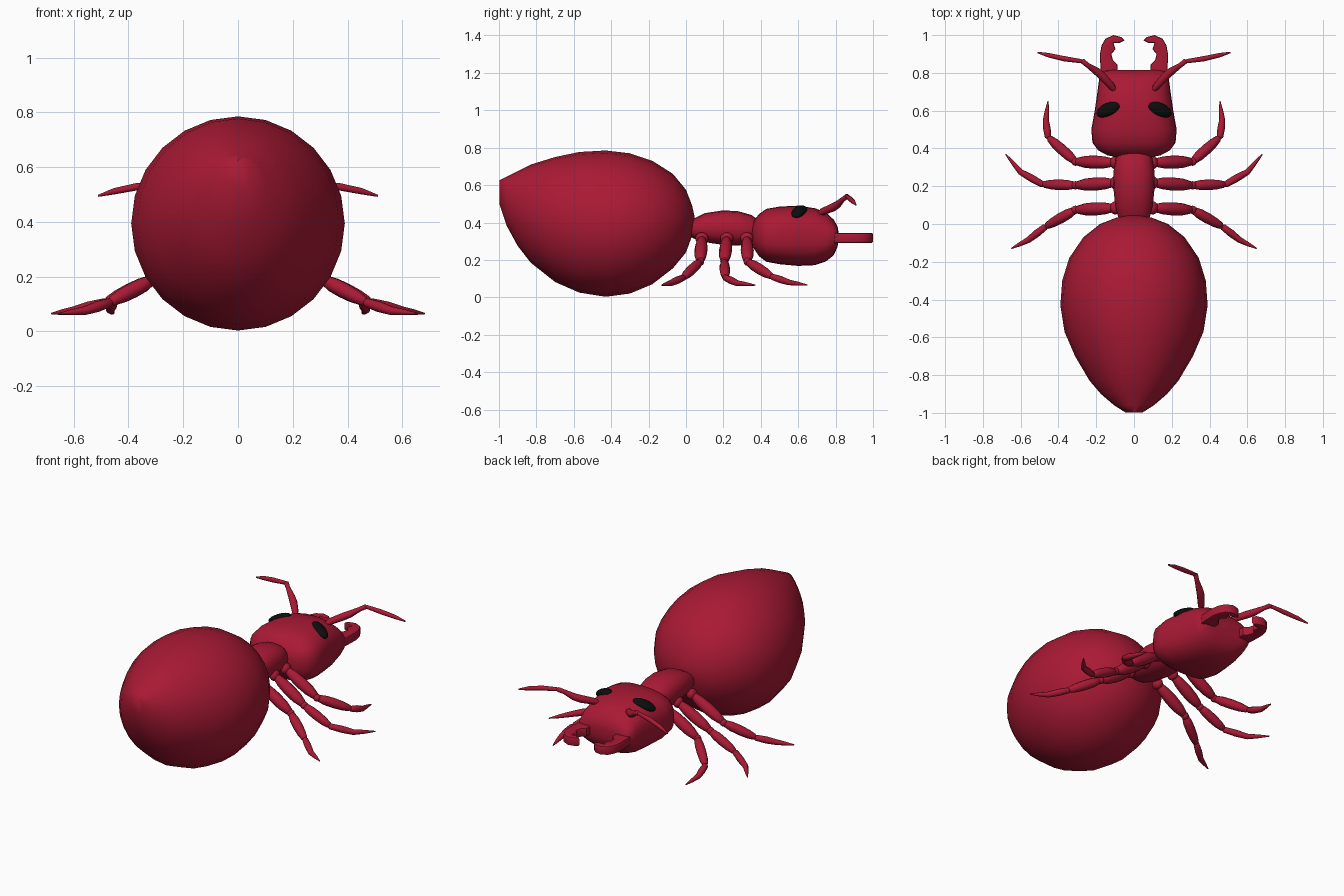
import bpy, bmesh
from math import sin, cos, pi
from mathutils import Vector, Matrix

if "Cube" in bpy.data.objects:
    bpy.data.objects.remove(bpy.data.objects["Cube"])


def material(name, rgb):
    m = bpy.data.materials.new(name)
    m.diffuse_color = (*rgb, 1)
    m.use_nodes = True
    m.node_tree.nodes["Principled BSDF"].inputs["Base Color"].default_value = m.diffuse_color
    return m


RED = material("crimson", (0.40, 0.01, 0.035))
BLACK = material("black", (0.004, 0.004, 0.004))


def finish(name, bm, mat, mirror=False, angle=60):
    bmesh.ops.recalc_face_normals(bm, faces=bm.faces)
    me = bpy.data.meshes.new(name)
    bm.to_mesh(me)
    bm.free()
    ob = bpy.data.objects.new(name, me)
    bpy.context.collection.objects.link(ob)
    me.materials.append(mat)
    if mirror:
        ob.modifiers.new("mirror", 'MIRROR').use_clip = False
    bpy.ops.object.select_all(action='DESELECT')
    bpy.context.view_layer.objects.active = ob
    ob.select_set(True)
    bpy.ops.object.shade_smooth_by_angle(angle=angle * pi / 180)
    return ob


def skin(bm, rings):
    rings = [[bm.verts.new(p) for p in r] for r in rings]
    n = len(rings[0])
    for a, b in zip(rings, rings[1:]):
        for i in range(n):
            j = (i + 1) % n
            bm.faces.new((a[i], a[j], b[j], b[i]))
    bm.faces.new(rings[0])
    bm.faces.new(rings[-1])


def body(name, sections, n=24, power=2.0):
    """Loft along y; each section is y, half width, bottom z, top z."""
    def pw(v):
        return (abs(v) ** (2 / power)) * (1 if v >= 0 else -1)
    rings = []
    for y, rx, lo, hi in sections:
        rings.append([(rx * pw(sin(2 * pi * i / n)), y,
                       (lo + hi) / 2 + (hi - lo) / 2 * pw(cos(2 * pi * i / n)))
                      for i in range(n)])
    bm = bmesh.new()
    skin(bm, rings)
    return finish(name, bm, RED)


def limb(name, pts, radii, n=10):
    """Round tapering tube through points, mirrored to the other side."""
    pts = [Vector(p) for p in pts]
    rings = []
    for k, (p, r) in enumerate(zip(pts, radii)):
        d = pts[min(k + 1, len(pts) - 1)] - pts[max(k - 1, 0)]
        q = d.to_track_quat('Z', 'Y')
        rings.append([p + q @ Vector((r * cos(2 * pi * i / n), r * sin(2 * pi * i / n), 0))
                      for i in range(n)])
    bm = bmesh.new()
    skin(bm, rings)
    return finish(name, bm, RED, True)


def spindle(name, a, b, radii):
    a, b = Vector(a), Vector(b)
    m = len(radii) - 1
    ts = [0] + [0.06] + [i / m for i in range(1, m)] + [0.94, 1]
    rs = [radii[0] * 0.4, radii[0]] + list(radii[1:-1]) + [radii[-1], radii[-1] * 0.4]
    return limb(name, [a.lerp(b, t) for t in ts], rs)


def ball(name, loc, size, mat, rot=Matrix()):
    bm = bmesh.new()
    bmesh.ops.create_uvsphere(bm, u_segments=16, v_segments=10, radius=1,
                              matrix=Matrix.Translation(loc) @ rot @ Matrix.Diagonal((*size, 1)))
    return finish(name, bm, mat, True)


# Abdomen
body("abdomen", [
    (-0.998, .045, .50, .625), (-0.96, .105, .385, .645), (-0.90, .175, .275, .675),
    (-0.83, .235, .185, .71), (-0.70, .312, .082, .75), (-0.57, .368, .025, .777),
    (-0.43, .39, .003, .785), (-0.30, .38, .02, .77), (-0.18, .343, .07, .73),
    (-0.07, .268, .155, .66), (0.0, .18, .24, .575), (0.033, .095, .33, .49),
    (0.045, .03, .385, .435)])

# Thorax
body("thorax", [
    (0.0, .06, .34, .40), (0.04, .085, .315, .42), (0.10, .10, .295, .45),
    (0.20, .11, .28, .465), (0.28, .108, .277, .46), (0.35, .096, .285, .44),
    (0.385, .075, .30, .415), (0.40, .03, .34, .38)], n=16, power=2.3)

# Head
body("head", [
    (0.35, .07, .30, .37), (0.363, .14, .26, .41), (0.39, .19, .22, .445),
    (0.43, .22, .19, .473), (0.50, .226, .177, .485), (0.60, .208, .168, .49),
    (0.69, .195, .172, .476), (0.75, .187, .193, .453), (0.79, .18, .225, .415),
    (0.81, .165, .27, .38), (0.815, .13, .30, .35)], n=28, power=2.6)

# Eyes: flattened ovals lying on the head
ax = Vector((-0.85, 0.36, 0.36)).normalized()
up = Vector((0.40, 0, 0.9))
up = (up - ax * up.dot(ax)).normalized()
side = up.cross(ax)
rot = Matrix((ax, side, up)).transposed().to_4x4()
ball("eyes", (0.138, 0.605, 0.458), (0.07, 0.036, 0.024), BLACK, rot)

# Antennae
limb("antenna_base", [(.10, .705, .44), (.12, .73, .458), (.17, .785, .48), (.20, .81, .495),
                      (.245, .84, .525), (.272, .862, .54), (.28, .868, .54)],
     [.012, .019, .022, .02, .013, .014, .004])
limb("antenna_tip", [(.262, .855, .538), (.28, .862, .54), (.37, .875, .528),
                     (.45, .893, .512), (.51, .908, .495)],
     [.004, .011, .014, .012, .004])

# Mandibles: toothed outline, extruded and rounded
outline = [(.172, .76), (.178, .83), (.18, .90), (.172, .945), (.152, .98), (.11, 1.0), (.068, .99),
           (.05, .972), (.08, .957), (.108, .957), (.098, .925), (.12, .90), (.112, .868),
           (.088, .845), (.085, .76)]
bm = bmesh.new()
f = bm.faces.new([bm.verts.new((x, y, .29)) for x, y in outline])
ex = bmesh.ops.extrude_face_region(bm, geom=[f])
bmesh.ops.translate(bm, vec=(0, 0, .055),
                    verts=[v for v in ex["geom"] if isinstance(v, bmesh.types.BMVert)])
rim = [e for e in bm.edges if abs(e.verts[0].co.z - e.verts[1].co.z) < 1e-5]
bmesh.ops.bevel(bm, geom=rim, offset=.009, segments=2, profile=.5, affect='EDGES')
finish("mandibles", bm, RED, True, 40)

# Legs: hip, knee, ankle, bend of the foot, toe
legs = {
    "front": [(.10, .325, .315), (.31, .33, .19), (.455, .46, .11), (.467, .55, .08), (.455, .65, .065)],
    "middle": [(.10, .218, .315), (.31, .205, .19), (.485, .21, .105), (.60, .275, .075), (.68, .37, .065)],
    "rear": [(.10, .085, .315), (.31, .075, .19), (.47, -.015, .105), (.56, -.085, .075), (.65, -.13, .065)],
}
for name, (hip, knee, ankle, bend, toe) in legs.items():
    ball(name + "_hip", hip, (.027, .035, .032), RED)
    spindle(name + "_thigh", hip, knee, [.022, .031, .035, .032, .022])
    ball(name + "_knee", knee, (.022, .022, .022), RED)
    spindle(name + "_shin", knee, ankle, [.02, .027, .028, .025, .018])
    a, b, c = Vector(ankle), Vector(bend), Vector(toe)
    limb(name + "_foot", [a.lerp(b, -.1), a, a.lerp(b, .5), b, b.lerp(c, .5), c],
         [.008, .017, .02, .016, .011, .003])
